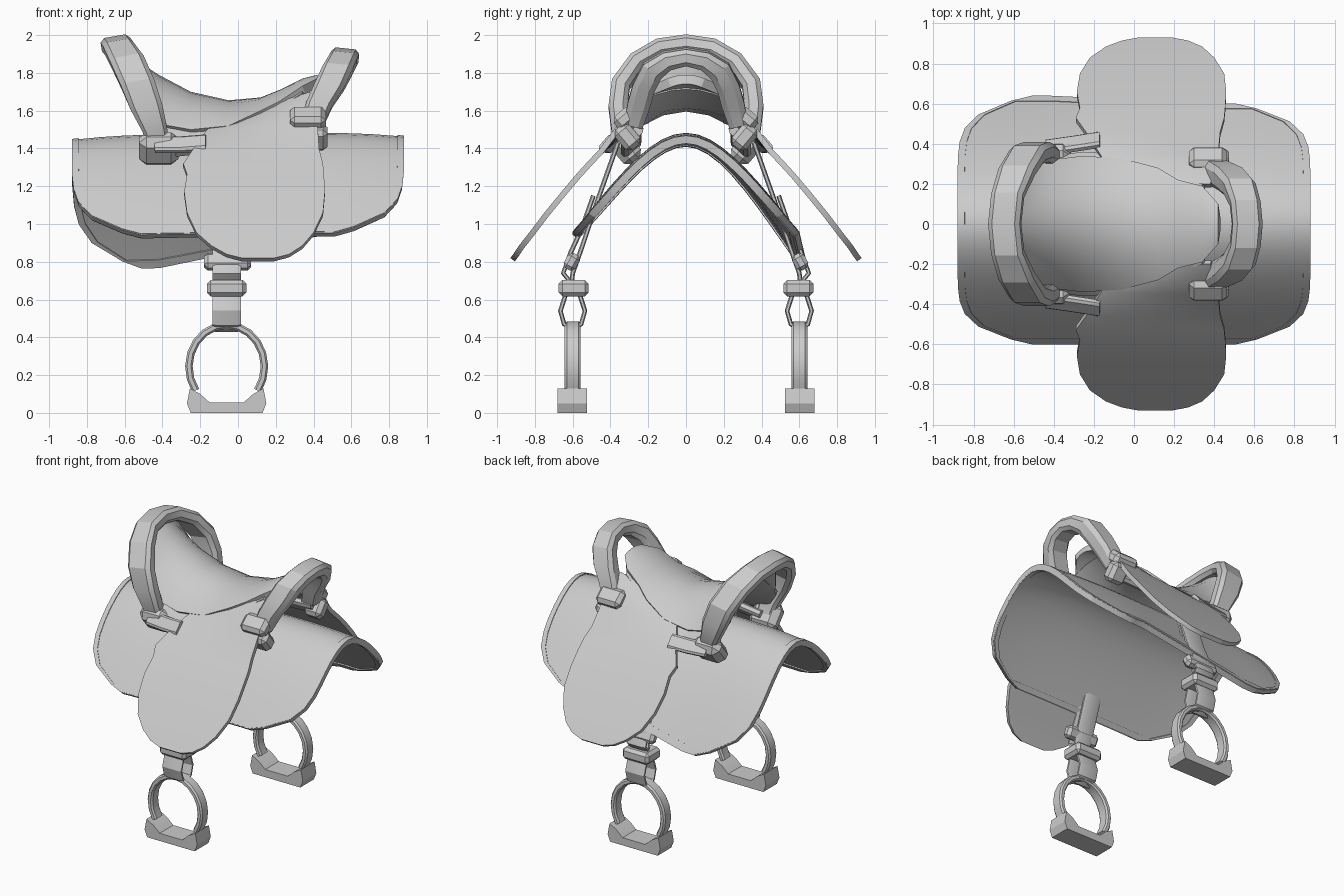
import bpy, bmesh, math
from mathutils import Vector

if "Cube" in bpy.data.objects:
    bpy.data.objects.remove(bpy.data.objects["Cube"])

leather = bpy.data.materials.new("pale_grey")
leather.use_nodes = True
GREY = (0.6, 0.6, 0.6, 1)
leather.diffuse_color = GREY
leather.node_tree.nodes["Principled BSDF"].inputs["Base Color"].default_value = GREY


def finish(name, bm, thick=0, offset=-1, mirror=False):
    """Turn a bmesh into an object, thicken, mirror across y and shade it."""
    if not thick:
        bmesh.ops.recalc_face_normals(bm, faces=bm.faces)
    mesh = bpy.data.meshes.new(name)
    bm.to_mesh(mesh)
    bm.free()
    mesh.materials.append(leather)
    ob = bpy.data.objects.new(name, mesh)
    bpy.context.scene.collection.objects.link(ob)
    bpy.ops.object.select_all(action='DESELECT')
    ob.select_set(True)
    bpy.context.view_layer.objects.active = ob
    if thick:
        mod = ob.modifiers.new("thickness", 'SOLIDIFY')
        mod.thickness, mod.offset = thick, offset
        bpy.ops.object.modifier_apply(modifier=mod.name)
    if mirror:
        mod = ob.modifiers.new("mirror", 'MIRROR')
        mod.use_axis = (False, True, False)
        mod.use_mirror_merge = False
        bpy.ops.object.modifier_apply(modifier=mod.name)
    bpy.ops.object.shade_smooth_by_angle(angle=math.radians(22))
    return ob


def sheet(name, fn, ss, ts, thick, offset=-1, mirror=False, rim_only=False):
    """Grid surface fn(s, t) given thickness; rim_only keeps the border faces."""
    bm = bmesh.new()
    v = [[bm.verts.new(fn(s, t)) for t in ts] for s in ss]
    ni, nj = len(ss) - 1, len(ts) - 1
    for i in range(ni):
        for j in range(nj):
            if not rim_only or i in (0, ni - 1) or j in (0, nj - 1):
                bm.faces.new((v[i][j], v[i + 1][j], v[i + 1][j + 1], v[i][j + 1]))
    loose = [p for row in v for p in row if not p.link_faces]
    bmesh.ops.delete(bm, geom=loose, context='VERTS')
    return finish(name, bm, thick, offset, mirror)


SECTION = [(.5, .25), (.36, .5), (-.36, .5), (-.5, .25),
           (-.5, -.25), (-.36, -.5), (.36, -.5), (.5, -.25)]


def band(name, path, across, mirror=False):
    """Sweep a chamfered strip along (x, y, z, width, thickness) points."""
    bm = bmesh.new()
    across = Vector(across).normalized()
    pts = [Vector(p[:3]) for p in path]
    rings = []
    for i, p in enumerate(path):
        tangent = pts[min(i + 1, len(pts) - 1)] - pts[max(i - 1, 0)]
        radial = tangent.cross(across).normalized()
        rings.append([bm.verts.new(pts[i] + across * a * p[3] + radial * b * p[4])
                      for a, b in SECTION])
    for a, b in zip(rings, rings[1:]):
        for k in range(8):
            bm.faces.new((a[k], a[k - 1], b[k - 1], b[k]))
    bm.faces.new(rings[0])
    bm.faces.new(rings[-1])
    return finish(name, bm, mirror=mirror)


def arch(name, half, across):
    """Complete a half arch by reflecting it in y."""
    other = [(p[0], -p[1]) + p[2:] for p in half[:0:-1]]
    return band(name, other + half, across)


def block(name, centre, size, tilt=0, bevel=.025):
    """Bevelled box tilted about x, one on each side."""
    bm = bmesh.new()
    bmesh.ops.create_cube(bm, size=1)
    bmesh.ops.scale(bm, vec=size, verts=bm.verts)
    bmesh.ops.bevel(bm, geom=bm.edges[:], offset=bevel, segments=1, affect='EDGES')
    c, s = math.cos(tilt), math.sin(tilt)
    for p in bm.verts:
        x, y, z = p.co
        p.co = Vector((x, c * y - s * z, s * y + c * z)) + Vector(centre)
    return finish(name, bm, mirror=True)


def steps(n):
    return [-1] + [-.96 + 1.92 * i / n for i in range(n + 1)] + [1]


# Saddle cloth: hyperbolic arch, hanging lower at the rear of one side
def cloth(s, t):
    x = .88 * s * (1 - .42 * abs(t) ** 8)
    rear = max(0, min(1, .5 - 1.2 * x))
    y = t * (.6 + (.04 * rear if t > 0 else 0))
    z = 1.48 + .01 * x - .045 * x ** 4 + .5 - math.hypot(.5, 1.5 * y)
    if t > 0:
        z -= .11 * rear * t * t
    return (x, y, z)


sheet("saddle_cloth", cloth, steps(14), steps(18), .03)
sheet("cloth_trim", lambda s, t: Vector(cloth(s, t)) + Vector((0, 0, .006)),
      steps(14), steps(18), .042, rim_only=True)

# Side flaps: rows of y, z, rear x, front x
FLAP = [(.2, 1.61, -.05, .38), (.27, 1.585, -.12, .40), (.35, 1.515, -.17, .42),
        (.46, 1.395, -.24, .43), (.53, 1.32, -.29, .45), (.58, 1.265, -.27, .455),
        (.66, 1.17, -.285, .46), (.75, 1.06, -.27, .45), (.83, .955, -.22, .40),
        (.885, .885, -.14, .34), (.915, .84, -.06, .27), (.93, .82, .02, .19)]


def flap(s, row):
    y, z, x0, x1 = FLAP[row]
    x = x0 + (x1 - x0) * (s + 1) / 2
    return (x, y, z + max(0, .4 - y) * 1.6 * (x - .1))


sheet("side_flap", flap, steps(6), range(len(FLAP)), .03, mirror=True)

# Seat: stations of x, half width, crest height, edge height
SEAT = [(-.59, .16, 1.91, 1.87), (-.53, .27, 1.86, 1.67), (-.42, .32, 1.79, 1.53),
        (-.25, .34, 1.70, 1.50), (-.05, .325, 1.655, 1.52), (.12, .28, 1.67, 1.60),
        (.22, .22, 1.71, 1.65), (.34, .19, 1.77, 1.73), (.42, .1, 1.79, 1.77)]


def seat(k, t):
    x, w, crest, edge = SEAT[k]
    return (x, w * t, crest - (crest - edge) * t * t)


sheet("seat", seat, range(len(SEAT)), steps(10), .05)
sheet("seat_piping", lambda k, t: Vector(seat(k, t)) + Vector((0, 0, -.03)),
      range(1, 8), [-1.06, -1, -.8, -.4, 0, .4, .8, 1, 1.06], .03)

# Cantle and pommel hoops
arch("cantle", [(-.645, 0, 1.95, .16, .09), (-.63, .14, 1.93, .16, .09),
                (-.585, .26, 1.86, .18, .09), (-.53, .345, 1.74, .18, .1),
                (-.485, .36, 1.62, .17, .1), (-.44, .345, 1.5, .13, .1),
                (-.42, .31, 1.4, .12, .1)], (.98, 0, .17))
arch("pommel", [(.565, 0, 1.885, .15, .09), (.555, .1, 1.865, .15, .1),
                (.525, .18, 1.81, .16, .12), (.48, .225, 1.72, .16, .12),
                (.43, .25, 1.63, .14, .12), (.39, .28, 1.52, .12, .1)], (.98, 0, -.1))

# Hoop feet, tree bars and joining straps
block("cantle_foot", (-.42, .32, 1.4), (.21, .12, .19), -.7, .04)
block("pommel_clamp", (.37, .32, 1.56), (.19, .13, .09), -.7)
block("pommel_foot", (.41, .31, 1.46), (.13, .1, .14), -.7)
band("tree_bar", [(-.42, .29, 1.4, .13, .05), (0, .29, 1.45, .13, .05),
                  (.42, .28, 1.47, .13, .05)], (0, .7, -.7), mirror=True)
band("cantle_strap", [(-.44, .38, 1.42, .1, .04), (-.3, .4, 1.42, .1, .04),
                      (-.17, .42, 1.43, .1, .04)], (0, .65, -.75), mirror=True)

# Stirrup leathers: long strap, folded end, loop, keeper and buckle
X = -.06


def strap(name, pairs, width=.15, thick=.025):
    band(name, [(X, y, z, width, thick) for y, z in pairs], (1, 0, 0), mirror=True)


strap("stirrup_leather", [(.61, .64), (.6, .74), (.55, .88), (.47, 1.12), (.36, 1.43)], .13)
strap("folded_strap", [(.57, .64), (.65, .74), (.61, .85), (.55, .98), (.49, 1.15)])
strap("stirrup_loop", [(.58, .68), (.535, .54), (.555, .47), (.6, .44),
                       (.645, .47), (.665, .54), (.62, .68)])
block("keeper", (X, .595, .66), (.21, .16, .085), 0, .02)
block("buckle", (X + .005, .605, .8), (.25, .07, .09), .5, .02)

# Stirrup irons: hoop and foot tread
hoop = []
for i in range(15):
    a = math.radians(-35 + 250 * i / 14)
    hoop.append((X + .2 * math.cos(a), .6, .245 + .22 * math.sin(a), .085, .04))
band("stirrup_hoop", hoop, (0, 1, 0), mirror=True)

half = [(.19, 0), (.21, .05), (.195, .13), (.14, .1), (.09, .055)]
outline = half + [(-x, z) for x, z in half[::-1]]
bm = bmesh.new()
face = bm.faces.new([bm.verts.new((X + x, .525, z)) for x, z in outline])
grown = bmesh.ops.extrude_face_region(bm, geom=[face])["geom"]
bmesh.ops.translate(bm, vec=(0, .155, 0),
                    verts=[g for g in grown if isinstance(g, bmesh.types.BMVert)])
finish("stirrup_tread", bm, mirror=True)
